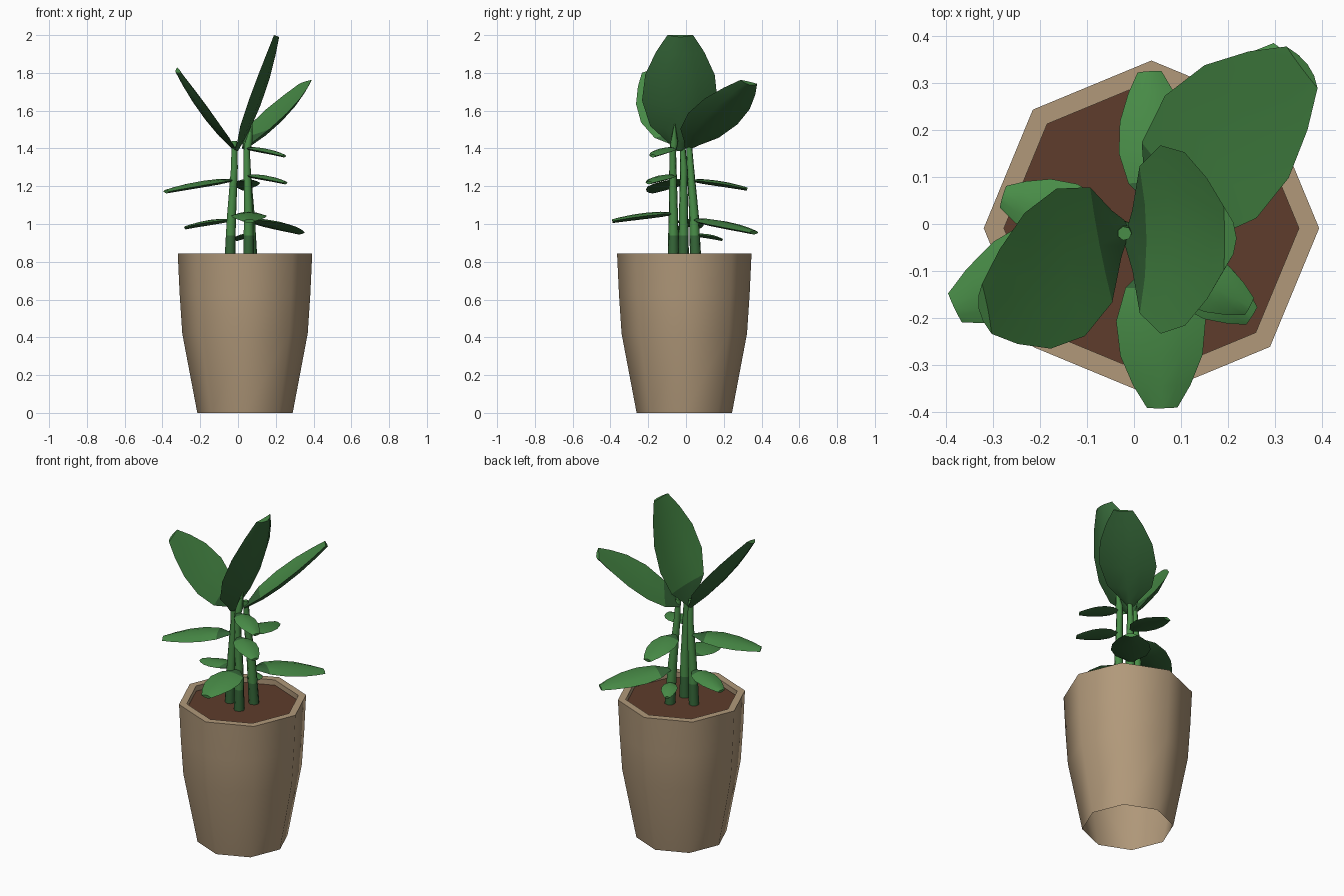
import bpy, bmesh, math
from mathutils import Vector as V

if "Cube" in bpy.data.objects:
    bpy.data.objects.remove(bpy.data.objects["Cube"])


def material(name, rgb):
    m = bpy.data.materials.new(name)
    m.diffuse_color = (*rgb, 1)
    m.use_nodes = True
    m.node_tree.nodes["Principled BSDF"].inputs["Base Color"].default_value = m.diffuse_color
    return m


CLAY = material("tan clay", (0.44, 0.318, 0.195))
SOIL = material("brown soil", (0.112, 0.045, 0.025))
LEAF = material("leaf green", (0.066, 0.265, 0.064))
DARK = material("dark green", (0.036, 0.135, 0.040))


def loft(name, rings, mats, caps=(True, True), angle=50, rule=None):
    """Skin a list of equal-length closed rings; rule(segment, side) gives the material."""
    bm = bmesh.new()
    vs = [[bm.verts.new(p) for p in ring] for ring in rings]
    n = len(vs[0])
    for k, (a, b) in enumerate(zip(vs, vs[1:])):
        for i in range(n):
            j = (i + 1) % n
            f = bm.faces.new((a[i], a[j], b[j], b[i]))
            f.material_index = rule(k, i) if rule else 0
    if caps[0]:
        bm.faces.new(vs[0][::-1])
    if caps[1]:
        bm.faces.new(vs[-1])
    if any(caps):
        bmesh.ops.recalc_face_normals(bm, faces=bm.faces)
    me = bpy.data.meshes.new(name)
    bm.to_mesh(me)
    bm.free()
    for m in mats:
        me.materials.append(m)
    ob = bpy.data.objects.new(name, me)
    bpy.context.collection.objects.link(ob)
    bpy.ops.object.select_all(action='DESELECT')
    ob.select_set(True)
    bpy.context.view_layer.objects.active = ob
    bpy.ops.object.shade_smooth_by_angle(angle=math.radians(angle))
    return ob


def circle(c, r, n):
    return [V(c) + V((r * math.cos(k * math.tau / n), r * math.sin(k * math.tau / n), 0))
            for k in range(n)]


def stem(name, points, radii):
    # the foot of each stem is dark
    loft(name, [circle(p, r, 7) for p, r in zip(points, radii)], [LEAF, DARK],
         angle=60, rule=lambda k, i: int(k == 0))


# lengthwise position and relative half width of a leaf
OUTLINE = [(0, .12), (.07, .32), (.2, .78), (.42, 1), (.65, .92), (.85, .64), (1, .34)]


def leaf(name, base, tip, width, normal=None, thick=.03, cup=0.0, arch=.006):
    base, tip = V(base), V(tip)
    axis = (tip - base).normalized()
    side = axis.cross(V(normal or (0, 0, 1))).normalized()
    up = side.cross(axis)
    rings = []
    for t, w in OUTLINE:
        c = base.lerp(tip, t) + up * arch * 4 * t * (1 - t)
        ring = []
        for s, f in [(-1, 0), (-.5, 1), (0, 1), (.5, 1), (1, 0), (.5, -1), (0, -1), (-.5, -1)]:
            h = f * thick * (1 - s * s) / 2 * (.4 + .6 * w) + cup * s * s * w
            ring.append(c + side * s * w * width / 2 + up * h)
        rings.append(ring)
    # dark underside and dark base of the upper side
    loft(name, rings, [LEAF, DARK], angle=55, rule=lambda k, i: int(i > 3 or k < 2))


# octagonal pot, open underneath, with rim and inner lip
CX, CY = .037, -.009
PROFILE = [(.2525, 0), (.332, .42), (.346, .63), (.356, .845), (.313, .845), (.313, .81)]
loft("pot", [circle((CX, CY, z), r, 8) for r, z in PROFILE], [CLAY], (False, False))
loft("soil", [circle((CX, CY, .813), .02, 8), circle((CX, CY, .813), .313, 8)][::-1],
     [SOIL], (False, True))

# three stems, the front one ending in a pointed shoot
stem("stem_left", [(-.045, -.013, .79), (-.04, -.013, .94), (-.035, -.013, 1.05),
                   (-.02, -.012, 1.3), (-.02, -.02, 1.44)], [.03, .027, .025, .019, .015])
stem("stem_front", [(.055, -.067, .79), (.055, -.067, .94), (.055, -.067, 1.05), (.045, -.07, 1.38),
                    (.055, -.062, 1.43), (.075, -.06, 1.53)], [.031, .028, .025, .018, .021, .003])
stem("stem_back", [(.073, .052, .79), (.067, .046, .94), (.062, .042, 1.05),
                   (.045, .022, 1.32), (.042, .015, 1.44)], [.031, .028, .026, .019, .015])

# large crown leaves
leaf("crown_leaf_tall", (-.01, -.035, 1.39), (.205, -.03, 1.995), .40,
     normal=(-.94, 0, .33), thick=.045, cup=.045, arch=-.02)
leaf("crown_leaf_left", (-.02, -.01, 1.40), (-.32, -.18, 1.81), .33,
     normal=(.82, 0, .58), thick=.04, cup=.028, arch=-.014)
leaf("crown_leaf_right", (.035, .01, 1.40), (.362, .335, 1.745), .33,
     normal=(-.5, -.2, .75), thick=.04, cup=.028, arch=-.012)

# drooping side leaves
SIDE = [
    ("back", (.05, .03, 1.23), (.033, .323, 1.185), .15),
    ("front", (.055, -.07, 1.055), (.06, -.39, 1.015), .19),
    ("left", (-.03, -.012, 1.232), (-.38, -.178, 1.172), .20),
    ("low_left", (-.038, -.012, 1.02), (-.278, .058, .98), .14),
    ("low_right", (.062, .045, 1.022), (.325, .36, .955), .22),
    ("high_right", (.045, -.068, 1.4), (.245, -.175, 1.36), .12),
    ("mid_right", (.05, -.068, 1.255), (.25, -.195, 1.218), .13),
    ("small_back", (.065, .05, .94), (-.005, .188, .917), .09),
]
for name, base, tip, width in SIDE:
    leaf("side_leaf_" + name, base, tip, width, thick=.014 + .1 * width)
